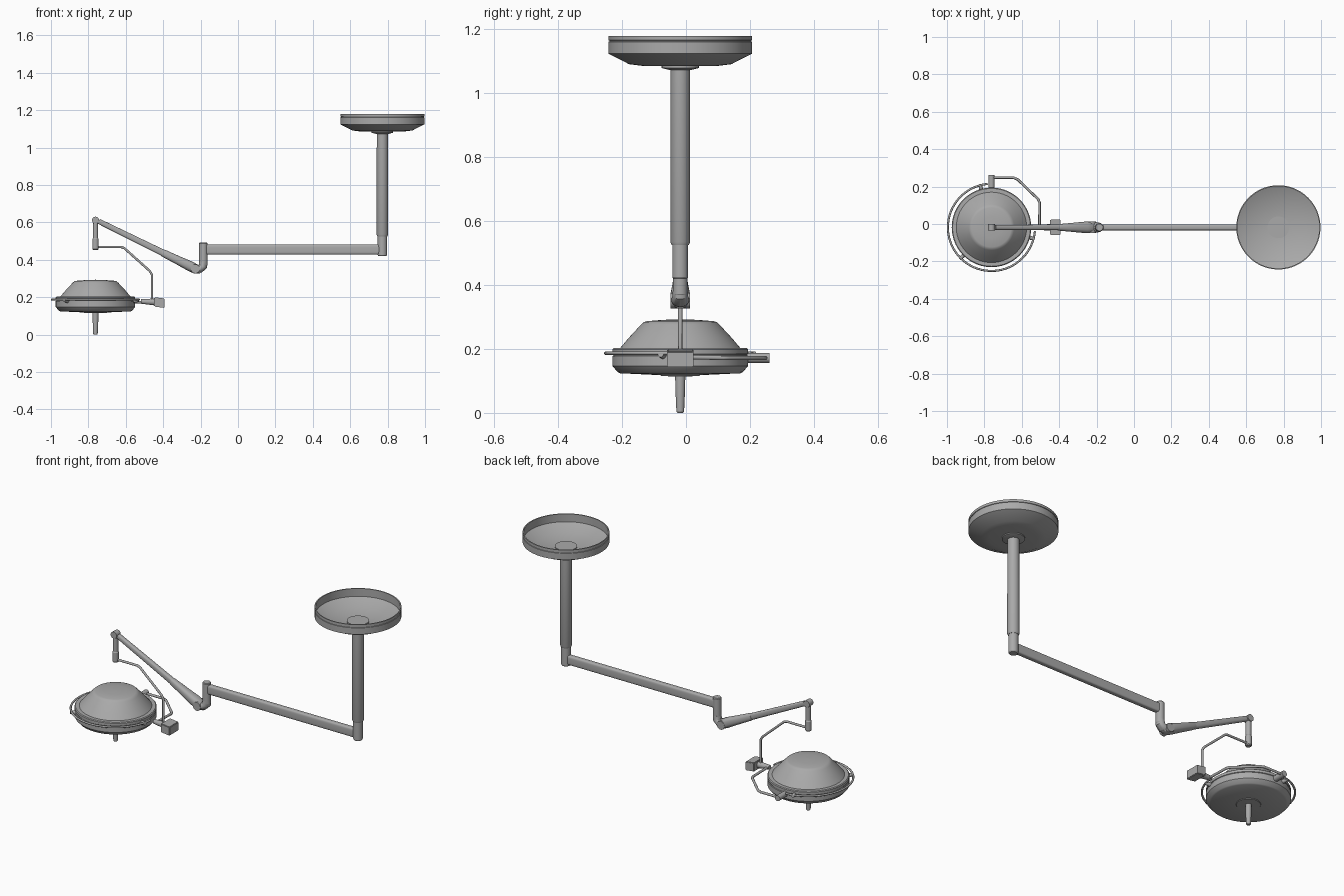
import bpy, bmesh, math
from mathutils import Vector

if "Cube" in bpy.data.objects:
    bpy.data.objects.remove(bpy.data.objects["Cube"])

CY = -0.018                      # depth of the arm plane
LAMP = (-0.762, CY, 0)
POST = (0.772, CY, 0)

grey = bpy.data.materials.new("light grey metal")
grey.diffuse_color = (0.40, 0.40, 0.40, 1)
grey.use_nodes = True
grey.node_tree.nodes["Principled BSDF"].inputs["Base Color"].default_value = grey.diffuse_color


def finish(name, bm, angle=30):
    bmesh.ops.recalc_face_normals(bm, faces=bm.faces)
    me = bpy.data.meshes.new(name)
    bm.to_mesh(me)
    bm.free()
    ob = bpy.data.objects.new(name, me)
    me.materials.append(grey)
    bpy.context.collection.objects.link(ob)
    bpy.ops.object.select_all(action='DESELECT')
    ob.select_set(True)
    bpy.context.view_layer.objects.active = ob
    bpy.ops.object.shade_smooth_by_angle(angle=math.radians(angle))
    return ob


def bridge(bm, rings, closed=False):
    n = len(rings[0])
    pairs = list(zip(rings, rings[1:])) + ([(rings[-1], rings[0])] if closed else [])
    for a, b in pairs:
        for i in range(n):
            bm.faces.new((a[i], a[(i + 1) % n], b[(i + 1) % n], b[i]))
    if not closed:
        bm.faces.new(rings[0])
        bm.faces.new(rings[-1])


def lathe(name, centre, profile, n=64):
    """Revolve (radius, z) pairs about a vertical axis."""
    bm = bmesh.new()
    rings = [[bm.verts.new((centre[0] + r * math.cos(t), centre[1] + r * math.sin(t), z))
              for t in (2 * math.pi * i / n for i in range(n))] for r, z in profile]
    bridge(bm, rings)
    return finish(name, bm)


def loft(name, sections, n=24, power=1.0):
    """Sections (point, half width in the side direction, half height) swept along a path."""
    bm = bmesh.new()
    pts = [Vector(s[0]) for s in sections]
    rings = []
    for i, (p, w, h) in enumerate(sections):
        d = (pts[min(i + 1, len(pts) - 1)] - pts[max(i - 1, 0)]).normalized()
        side = Vector((0, 1, 0)) if abs(d.y) < 0.9 else Vector((1, 0, 0))
        side = (side - d * side.dot(d)).normalized()
        up = d.cross(side)
        ring = []
        for k in range(n):
            c, s = math.cos(2 * math.pi * k / n), math.sin(2 * math.pi * k / n)
            ring.append(bm.verts.new(pts[i] + side * w * math.copysign(abs(c) ** power, c)
                                     + up * h * math.copysign(abs(s) ** power, s)))
        rings.append(ring)
    bridge(bm, rings)
    return finish(name, bm, 35)


def rod(name, a, b, r, r2=None):
    return loft(name, [(a, r, r), (b, r2 or r, r2 or r)])


def pipe(name, points, r):
    """Bent round tube through a list of points."""
    cu = bpy.data.curves.new(name, 'CURVE')
    cu.dimensions = '3D'
    cu.bevel_depth = r
    cu.bevel_resolution = 3
    cu.use_fill_caps = True
    sp = cu.splines.new('POLY')
    sp.points.add(len(points) - 1)
    for p, co in zip(sp.points, points):
        p.co = (*co, 1)
    tmp = bpy.data.objects.new(name, cu)
    bpy.context.collection.objects.link(tmp)
    bm = bmesh.new()
    bm.from_mesh(tmp.evaluated_get(bpy.context.evaluated_depsgraph_get()).to_mesh())
    bpy.data.objects.remove(tmp)
    return finish(name, bm, 50)


# Ceiling canopy: open dish with a rim line
lathe("ceiling_canopy", POST, [
    (0.03, 1.092), (0.06, 1.094), (0.15, 1.105), (0.219, 1.135), (0.219, 1.18),
    (0.225, 1.18), (0.225, 1.166), (0.222, 1.165), (0.222, 1.162), (0.225, 1.161),
    (0.225, 1.124), (0.160, 1.091), (0.12, 1.086), (0.03, 1.084)], 96)
lathe("canopy_flange", POST, [(0.058, 1.1), (0.058, 1.079), (0.035, 1.073)])

# Drop column and its lower swivel
lathe("drop_column", POST, [(0.03, 1.095), (0.031, 0.535), (0.027, 0.525)], 40)
lathe("column_swivel", POST, [(0.025, 0.53), (0.025, 0.425), (0.021, 0.419)], 40)

# Horizontal extension arm with softly squared section
loft("extension_arm", [((x, CY, 0.4545), 0.016, 0.0265) for x in (-0.18, 0.765)], 32, 0.5)

# Elbow between the two arms
lathe("elbow_post", (-0.185, CY, 0), [(0.018, 0.365), (0.0225, 0.372), (0.0225, 0.488),
                                      (0.019, 0.492)], 32)
loft("elbow_bend", [((-0.185, CY, 0.39), 0.0225, 0.0225), ((-0.187, CY, 0.365), 0.025, 0.023),
                    ((-0.2, CY, 0.353), 0.028, 0.022), ((-0.235, CY, 0.348), 0.026, 0.02)])
rod("elbow_pivot", (-0.228, CY - 0.031, 0.351), (-0.228, CY + 0.031, 0.351), 0.024)


# Sprung arm rising to the lamp side
def along(t):
    return (-0.225 - 0.535 * t, CY, 0.35 + 0.263 * t)


loft("spring_cover", [(along(t), w, h) for t, w, h in (
    (-0.05, 0.014, 0.012), (0, 0.029, 0.026), (0.06, 0.031, 0.027), (0.18, 0.025, 0.023),
    (0.32, 0.018, 0.02), (0.34, 0.016, 0.017))], 24, 0.8)
loft("spring_arm", [(along(0.3), 0.015, 0.018), (along(0.97), 0.013, 0.014)], 24, 0.7)
rod("arm_end_pivot", (-0.762, CY - 0.018, 0.611), (-0.762, CY + 0.018, 0.611), 0.019)

# Hanging spindle and bent suspension rod
lathe("hanging_spindle", LAMP, [(0.014, 0.615), (0.014, 0.515), (0.017, 0.51),
                                (0.017, 0.458), (0.013, 0.453)], 24)
pipe("suspension_rod", [(-0.762, CY, 0.468), (-0.625, CY, 0.468), (-0.608, CY, 0.462),
                        (-0.472, CY, 0.34), (-0.46, CY, 0.32), (-0.46, CY, 0.178)], 0.0065)

# Control box and the neck joining it to the yoke
bm = bmesh.new()
bmesh.ops.create_cube(bm, size=1)
for v in bm.verts:
    v.co = Vector((-0.42 + v.co.x * 0.056, CY + v.co.y * 0.084,
                   0.171 + v.co.z * 0.05 - v.co.x * 0.007))
bmesh.ops.bevel(bm, geom=bm.edges[:], offset=0.003, segments=2, affect='EDGES')
finish("control_box", bm)
rod("box_neck", (-0.518, CY, 0.177), (-0.44, CY, 0.174), 0.012, 0.019)

# Side yoke reaching round to the lamp pivot
pipe("lamp_yoke", [(-0.505, CY, 0.175), (-0.505, 0.115, 0.172), (-0.512, 0.132, 0.172),
                   (-0.622, 0.238, 0.172), (-0.645, 0.248, 0.172), (-0.762, 0.248, 0.172)], 0.007)
rod("yoke_pivot", (-0.762, 0.17, 0.172), (-0.762, 0.262, 0.172), 0.016)

# Lamp head: shallow drum, rim step and domed cover
lathe("lamp_head", LAMP, [
    (0.002, 0.114), (0.06, 0.115), (0.062, 0.118), (0.188, 0.124), (0.196, 0.128),
    (0.2125, 0.147), (0.2125, 0.178), (0.209, 0.180), (0.209, 0.183), (0.2125, 0.185),
    (0.2125, 0.199), (0.208, 0.203), (0.188, 0.203), (0.160, 0.236), (0.122, 0.277),
    (0.114, 0.284), (0.105, 0.287), (0.055, 0.291), (0.002, 0.293)], 96)
lathe("sterile_handle", LAMP, [(0.016, 0.12), (0.015, 0.07), (0.012, 0.004), (0.009, 0.0)], 24)


# Grab rail: open arc held by three short stand-offs
def polar(deg, r, z=0.187):
    t = math.radians(deg)
    return (LAMP[0] + r * math.cos(t), CY + r * math.sin(t), z)


pipe("grab_rail", [polar(a, 0.233) for a in range(95, 356, 4)], 0.0055)
for i, a in enumerate((-15, 105, 225)):
    rod("rail_standoff_%d" % i, polar(a, 0.195, 0.178), polar(a, 0.238, 0.183), 0.012, 0.009)
